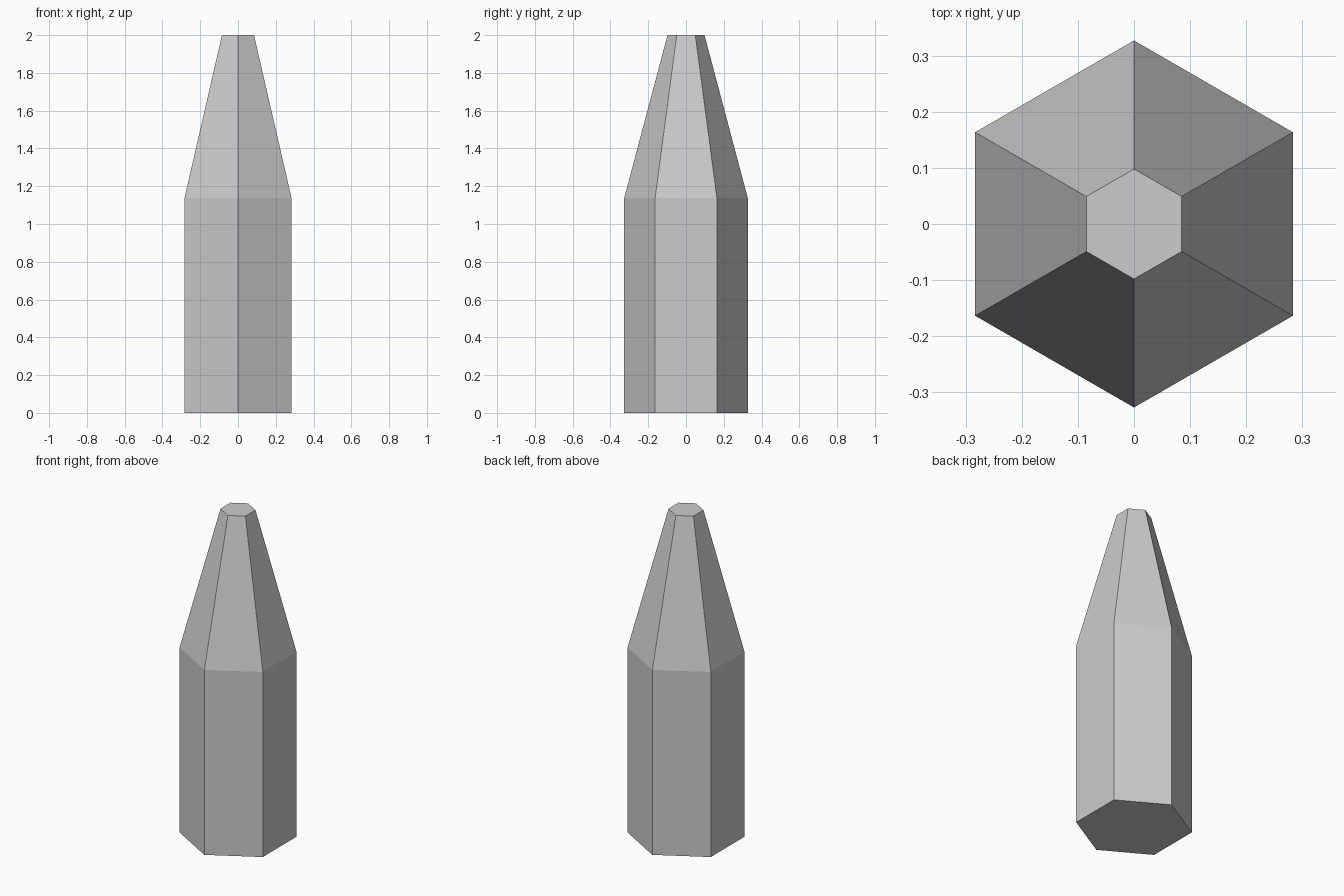
import bpy, bmesh
from math import cos, sin, pi

if "Cube" in bpy.data.objects:
    bpy.data.objects.remove(bpy.data.objects["Cube"])

SIDES = 6
# (radius, height) of each hexagonal ring, bottom to top
PROFILE = [(0.327, 0.0), (0.327, 1.138), (0.098, 2.0)]

bm = bmesh.new()

# Hexagonal rings with corners pointing along +y and -y
rings = []
for radius, z in PROFILE:
    angles = [pi / 2 + 2 * pi * i / SIDES for i in range(SIDES)]
    rings.append([bm.verts.new((radius * cos(a), radius * sin(a), z)) for a in angles])

# Straight shaft and tapered tip
for lower, upper in zip(rings, rings[1:]):
    for i in range(SIDES):
        j = (i + 1) % SIDES
        bm.faces.new((lower[i], lower[j], upper[j], upper[i]))

# Flat base and blunt top
bm.faces.new(rings[0][::-1])
bm.faces.new(rings[-1])

mesh = bpy.data.meshes.new("hexagonal_post")
bm.to_mesh(mesh)
bm.free()
post = bpy.data.objects.new("hexagonal_post", mesh)
bpy.context.collection.objects.link(post)
